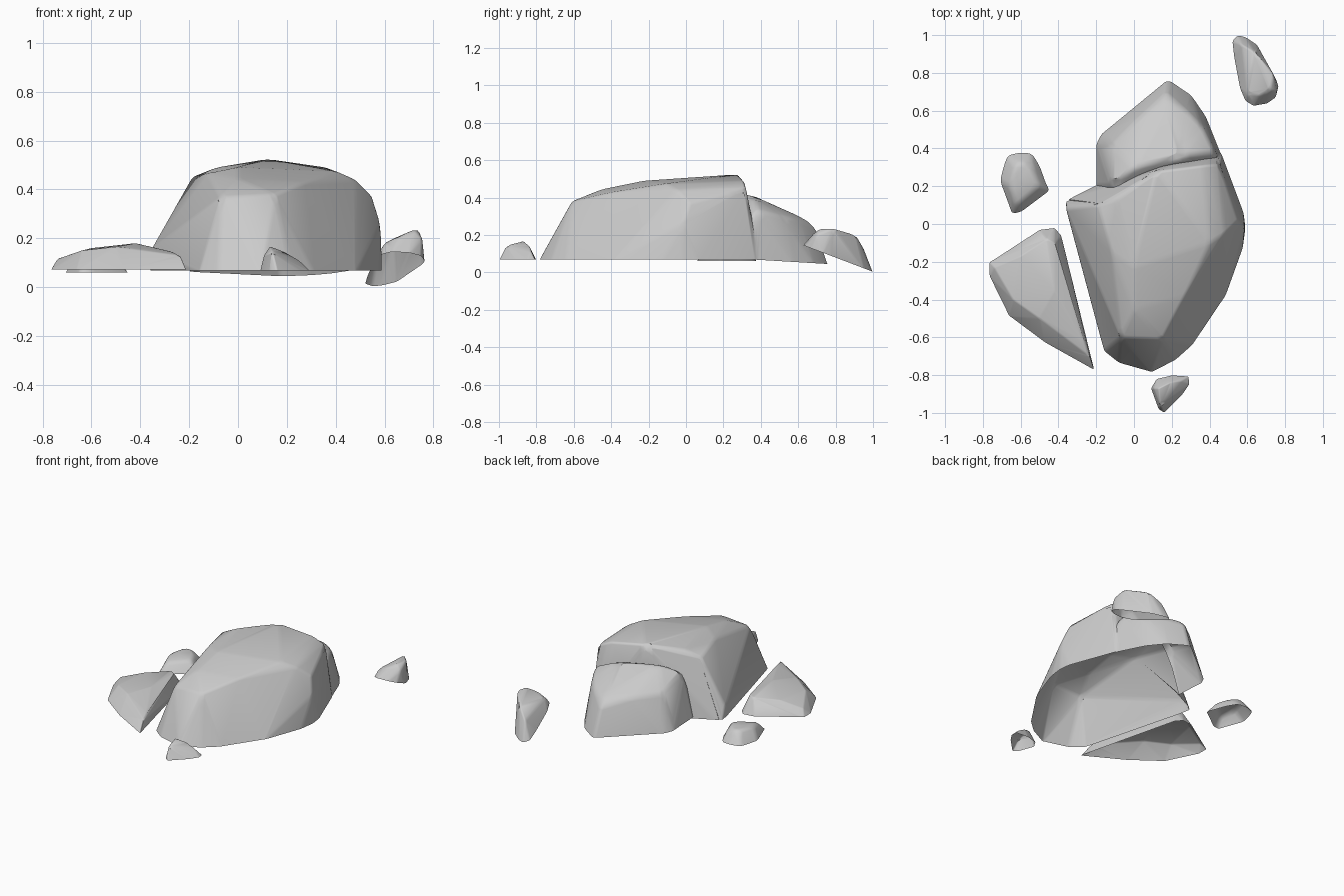
import bpy, bmesh, math
from mathutils import Vector

if "Cube" in bpy.data.objects:
    bpy.data.objects.remove(bpy.data.objects["Cube"])


def rock(name, rim, top, base, width):
    """Rounded convex boulder: rim = (x, y) ground outline, top = (x, y, z) upper corners,
    base = plane height of the rim as a function of x, y."""
    bm = bmesh.new()
    low = [bm.verts.new((x, y, base(x, y))) for x, y in rim]
    for p in top:
        bm.verts.new(p)
    bmesh.ops.convex_hull(bm, input=bm.verts[:])
    junk = [v for v in bm.verts if not v.link_faces]
    bmesh.ops.delete(bm, geom=junk, context='VERTS')
    bmesh.ops.dissolve_limit(bm, angle_limit=math.radians(4),
                             verts=bm.verts[:], edges=bm.edges[:])

    def on_base(v):
        return abs(v.co.z - base(v.co.x, v.co.y)) < 1e-4

    edges = [e for e in bm.edges if not all(on_base(v) for v in e.verts)]
    bmesh.ops.bevel(bm, geom=edges, offset=width, offset_type='OFFSET',
                    segments=3, profile=0.5, affect='EDGES', clamp_overlap=True)
    # trim the underside flat and cap it
    h = base(0, 0)
    normal = Vector((h - base(1, 0), h - base(0, 1), 1)).normalized()
    bmesh.ops.bisect_plane(bm, geom=bm.verts[:] + bm.edges[:] + bm.faces[:],
                           plane_co=(0, 0, h + .003), plane_no=normal, clear_inner=True)
    rim_edges = [e for e in bm.edges if e.is_boundary]
    bmesh.ops.holes_fill(bm, edges=rim_edges, sides=0)
    bmesh.ops.triangulate(bm, faces=bm.faces[:])
    bmesh.ops.recalc_face_normals(bm, faces=bm.faces[:])
    mesh = bpy.data.meshes.new(name)
    bm.to_mesh(mesh)
    bm.free()
    ob = bpy.data.objects.new(name, mesh)
    bpy.context.collection.objects.link(ob)
    return ob


def select(ob):
    bpy.ops.object.select_all(action='DESELECT')
    ob.select_set(True)
    bpy.context.view_layer.objects.active = ob


def finish(ob):
    """Open the underside and shade smooth."""
    bm = bmesh.new()
    bm.from_mesh(ob.data)
    bm.normal_update()
    under = [f for f in bm.faces if f.normal.z < -0.6]
    bmesh.ops.delete(bm, geom=under, context='FACES')
    bm.to_mesh(ob.data)
    bm.free()
    select(ob)
    bpy.ops.object.shade_smooth_by_angle(angle=math.radians(50))


# large boulder
boulder = rock(
    "large_boulder",
    [(-.36, .12), (-.35, .05), (-.16, -.67), (-.08, -.735), (.09, -.785), (.22, -.72),
     (.31, -.64), (.48, -.39), (.575, -.13), (.59, -.02), (.58, .06), (.46, .38),
     (.42, .4), (.2, .36), (-.15, .23), (-.33, .14)],
    [(-.36, .08, .15), (-.19, .1, .45), (-.09, .13, .49), (.12, .28, .525),
     (.36, .31, .49), (.45, .32, .45), (-.12, -.15, .465), (0, -.23, .49),
     (0, -.45, .445), (-.07, -.6, .37), (.15, -.61, .38), (.27, -.38, .43),
     (.4, -.1, .475), (.48, -.05, .44), (.55, .02, .37), (.585, -.02, .26)],
    lambda x, y: .065, .035)

# lower boulder leaning on the back, joined into one shell
back = rock(
    "back_boulder",
    [(-.2, .2), (-.2, .42), (-.17, .48), (0, .625), (.18, .765), (.3, .685),
     (.38, .57), (.46, .37), (.48, .15), (-.15, .12)],
    [(-.12, .2, .38), (-.12, .42, .3), (0, .3, .425), (.25, .36, .41),
     (.43, .38, .335), (.36, .52, .3), (.28, .6, .285), (.18, .64, .285),
     (.17, .7, .235), (.02, .56, .29)],
    lambda x, y: .08 - (y - .12) * .06, .03)
mod = boulder.modifiers.new("join", 'BOOLEAN')
mod.operation = 'UNION'
mod.solver = 'EXACT'
mod.object = back
select(boulder)
bpy.ops.object.modifier_apply(modifier=mod.name)
bpy.data.objects.remove(back)
finish(boulder)

# flat slab on the left
finish(rock(
    "left_slab",
    [(-.765, -.2), (-.63, -.11), (-.5, -.03), (-.42, -.02), (-.385, -.06),
     (-.21, -.775), (-.47, -.63), (-.66, -.49), (-.765, -.28)],
    [(-.74, -.23, .115), (-.6, -.17, .16), (-.46, -.08, .175), (-.42, -.1, .175),
     (-.42, -.35, .18), (-.27, -.62, .145), (-.235, -.7, .13), (-.5, -.5, .165),
     (-.64, -.4, .15)],
    lambda x, y: .069, .02))

# small stone on the left
finish(rock(
    "left_stone",
    [(-.69, .31), (-.67, .365), (-.6, .38), (-.54, .375), (-.5, .31), (-.445, .18),
     (-.6, .06), (-.65, .055), (-.71, .23)],
    [(-.66, .2, .14), (-.63, .32, .14), (-.55, .32, .14), (-.5, .2, .13), (-.62, .1, .12)],
    lambda x, y: .057, .02))

# pebble in front
finish(rock(
    "front_pebble",
    [(.09, -.87), (.12, -.82), (.2, -.8), (.29, -.805), (.295, -.85), (.26, -.9),
     (.16, -1), (.13, -.98)],
    [(.14, -.96, .145), (.105, -.87, .13), (.13, -.87, .168), (.19, -.84, .145),
     (.25, -.83, .11)],
    lambda x, y: .065, .012))

# tilted stone at the back right
finish(rock(
    "back_stone",
    [(.52, .97), (.55, 1), (.59, .99), (.65, .95), (.75, .77), (.765, .73),
     (.75, .67), (.7, .635), (.63, .625), (.59, .65), (.56, .72), (.53, .88)],
    [(.6, .69, .18), (.66, .68, .205), (.72, .71, .235), (.74, .79, .235),
     (.64, .91, .2), (.57, .95, .13), (.755, .7, .2)],
    lambda x, y: (1 - y) * .38, .02))
